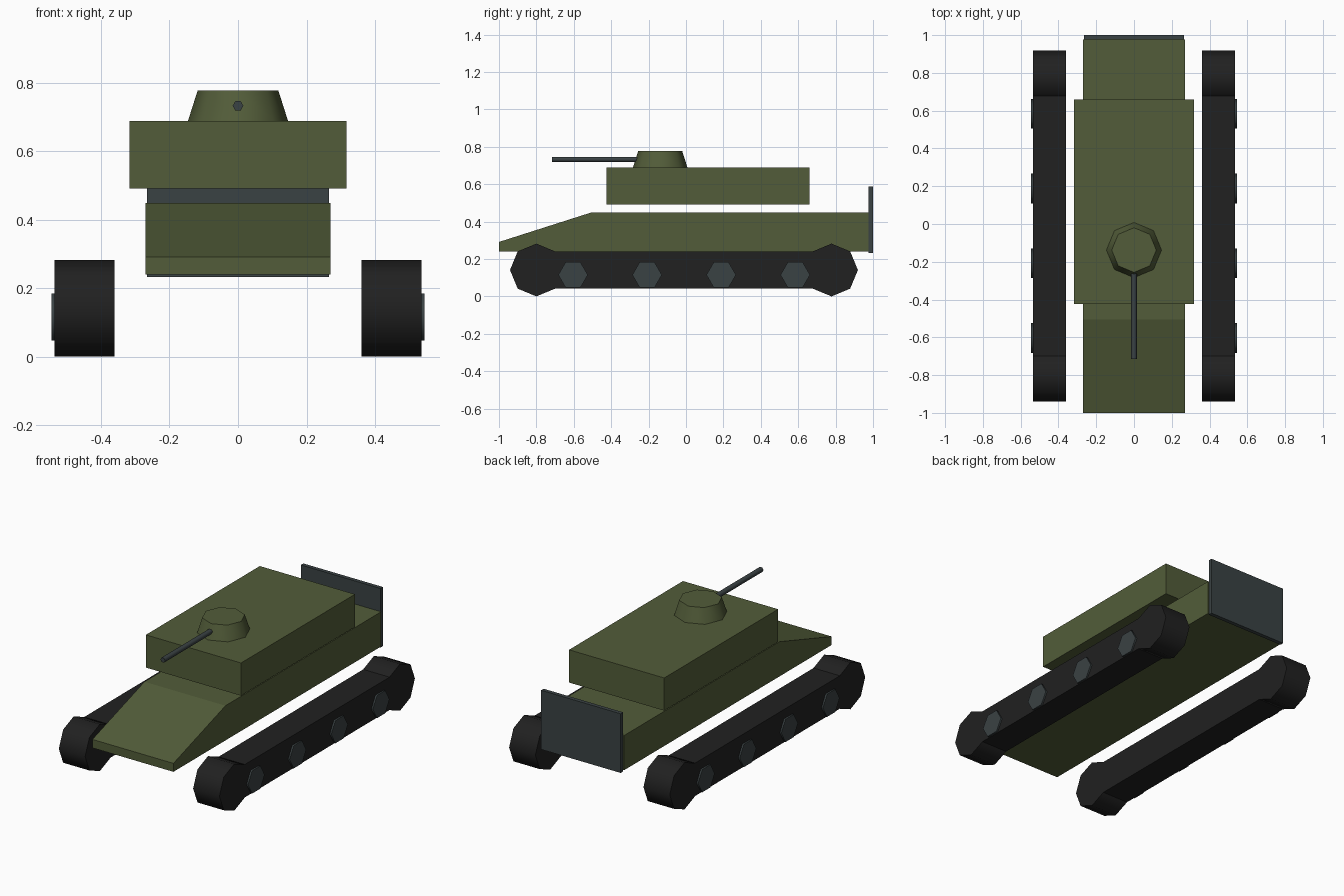
import bpy, bmesh, math
from mathutils import Matrix

cube = bpy.data.objects.get("Cube")
if cube:
    bpy.data.objects.remove(cube, do_unlink=True)


def material(name, rgb):
    m = bpy.data.materials.new(name)
    m.use_nodes = True
    col = (*rgb, 1)
    m.diffuse_color = col
    m.node_tree.nodes["Principled BSDF"].inputs["Base Color"].default_value = col
    return m


OLIVE = material("olive green", (0.085, 0.108, 0.041))
BLACK = material("track black", (0.015, 0.015, 0.015))
STEEL = material("dark steel", (0.042, 0.054, 0.057))


def finish(name, bm, mat, smooth=False):
    bmesh.ops.recalc_face_normals(bm, faces=bm.faces)
    me = bpy.data.meshes.new(name)
    bm.to_mesh(me)
    bm.free()
    me.materials.append(mat)
    ob = bpy.data.objects.new(name, me)
    bpy.context.collection.objects.link(ob)
    if smooth:
        bpy.ops.object.select_all(action="DESELECT")
        ob.select_set(True)
        bpy.context.view_layer.objects.active = ob
        bpy.ops.object.shade_smooth_by_angle(angle=math.radians(65))
    return ob


def extrude_side(name, profile, x0, x1, mat):
    """Extrude a (y, z) outline from x0 to x1."""
    bm = bmesh.new()
    face = bm.faces.new([bm.verts.new((x0, y, z)) for y, z in profile])
    ext = bmesh.ops.extrude_face_region(bm, geom=[face])
    moved = [v for v in ext["geom"] if isinstance(v, bmesh.types.BMVert)]
    bmesh.ops.translate(bm, vec=(x1 - x0, 0, 0), verts=moved)
    return finish(name, bm, mat)


def box(name, x0, x1, y0, y1, z0, z1, mat):
    return extrude_side(name, [(y0, z0), (y1, z0), (y1, z1), (y0, z1)], x0, x1, mat)


def cylinder(name, center, r1, r2, depth, sides, axis, mat, spin=0, smooth=True):
    turn = {"X": Matrix.Rotation(math.pi / 2, 4, "Y"),
            "Y": Matrix.Rotation(math.pi / 2, 4, "X"),
            "Z": Matrix.Identity(4)}[axis]
    bm = bmesh.new()
    bmesh.ops.create_cone(bm, cap_ends=True, segments=sides, radius1=r1, radius2=r2,
                          depth=depth, matrix=Matrix.Translation(center) @ turn
                          @ Matrix.Rotation(spin, 4, "Z"))
    return finish(name, bm, mat, smooth)


# Hull with sloped nose, raised cabin and rear plate
extrude_side("hull", [(-1, 0.24), (0.976, 0.24), (0.976, 0.449), (-0.505, 0.449), (-1, 0.291)],
             -0.27, 0.27, OLIVE)
box("upper_hull", -0.317, 0.317, -0.424, 0.66, 0.491, 0.688, OLIVE)
box("rear_plate", -0.265, 0.265, 0.976, 1, 0.232, 0.588, STEEL)

# Turret and gun
cylinder("turret", (0, -0.138, 0.732), 0.146, 0.118, 0.088, 8, "Z", OLIVE)
cylinder("gun_barrel", (0, -0.478, 0.732), 0.0155, 0.0155, 0.475, 6, "Y", STEEL,
         spin=math.pi / 6 * (1 + 2))

# Tracks: a flat run between two octagonal ends, with wheels on the outside
for side, s in (("left", 1), ("right", -1)):
    box(side + "_track_run", s * 0.36, s * 0.535, -0.8, 0.778, 0.042, 0.24, BLACK)
    for end, y in (("front", -0.8), ("rear", 0.778)):
        cylinder(f"{side}_track_{end}_end", (s * 0.4475, y, 0.141), 0.141, 0.141, 0.175,
                 8, "X", BLACK)
    for i in range(4):
        cylinder(f"{side}_wheel_{i + 1}", (s * 0.495, -0.604 + 0.396 * i, 0.115),
                 0.079, 0.079, 0.1, 6, "X", STEEL)
